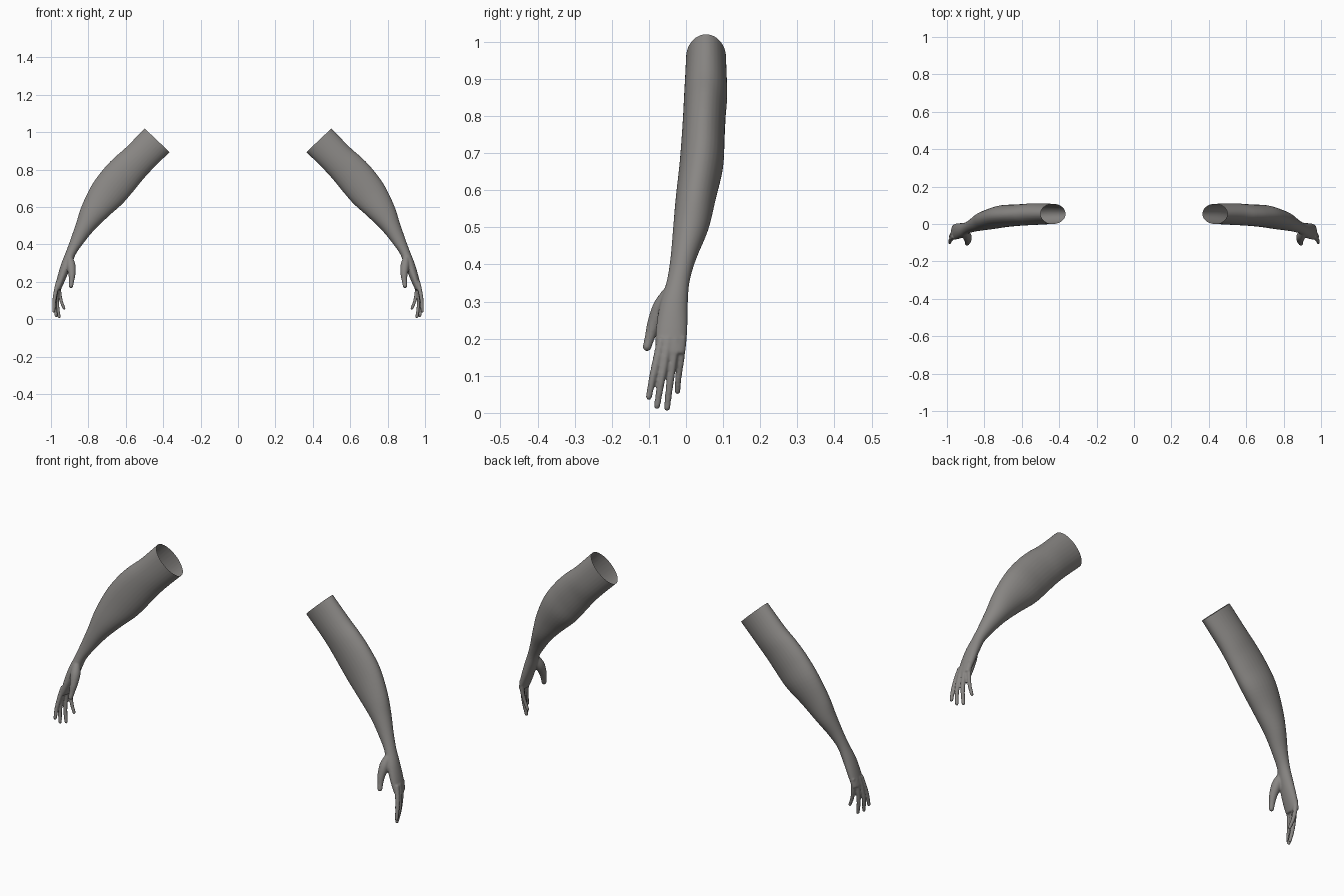
import bpy, bmesh, math
from mathutils import Vector

if "Cube" in bpy.data.objects:
    bpy.data.objects.remove(bpy.data.objects["Cube"])

skin = bpy.data.materials.new("warm_grey")
skin.diffuse_color = (0.25, 0.24, 0.23, 1)
skin.use_nodes = True
skin.node_tree.nodes["Principled BSDF"].inputs["Base Color"].default_value = skin.diffuse_color


def spline(rows, steps):
    """Catmull-Rom interpolation of equal-length rows."""
    out = []
    for i in range(len(rows) - 1):
        a, b = rows[max(i - 1, 0)], rows[i]
        c, d = rows[i + 1], rows[min(i + 2, len(rows) - 1)]
        for s in range(steps):
            t = s / steps
            out.append([0.5 * (2 * q + (r - p) * t + (2 * p - 5 * q + 4 * r - w) * t * t
                               + (3 * q - p - 3 * r + w) * t ** 3)
                        for p, q, r, w in zip(a, b, c, d)])
    return out + [list(rows[-1])]


def skin_rings(bm, rings):
    """Bridge rings of points into a closed tube."""
    vs = [[bm.verts.new(p) for p in ring] for ring in rings]
    n = len(vs[0])
    for a, b in zip(vs, vs[1:]):
        for k in range(n):
            bm.faces.new((a[k], a[(k + 1) % n], b[(k + 1) % n], b[k]))
    bm.faces.new(vs[0][::-1])
    bm.faces.new(vs[-1])


def digit(bm, path, sides=14):
    """Rounded finger through rows of x, y, z, radius."""
    rows = spline(path, 5)
    end = rows[-1]
    along = (Vector(end[:3]) - Vector(rows[-3][:3])).normalized()
    for a in (25, 50, 70, 84):      # round tip
        r = math.radians(a)
        p = Vector(end[:3]) + along * end[3] * math.sin(r)
        rows.append([*p, end[3] * math.cos(r)])
    rings = []
    for i, row in enumerate(rows):
        d = (Vector(rows[min(i + 1, len(rows) - 1)][:3]) - Vector(rows[max(i - 1, 0)][:3])).normalized()
        u = d.cross(Vector((0, 1, 0))).normalized()
        v = d.cross(u)
        rings.append([Vector(row[:3]) + row[3] * (u * math.cos(2 * math.pi * k / sides)
                      + v * math.sin(2 * math.pi * k / sides)) for k in range(sides)])
    skin_rings(bm, rings)


bm = bmesh.new()

# Arm and palm: outer x, z, inner x, z, front y, back y
limb = [
    (.440, 1.080, .306, .953, .000, .107),
    (.500, 1.020, .366, .893, .000, .108),
    (.595, .922, .463, .797, -.005, .111),
    (.660, .865, .518, .735, -.008, .107),
    (.720, .802, .567, .675, -.012, .104),
    (.783, .715, .620, .615, -.018, .100),
    (.836, .605, .695, .548, -.028, .080),
    (.865, .515, .770, .475, -.035, .060),
    (.896, .425, .825, .408, -.042, .028),
    (.920, .360, .866, .350, -.052, .010),
    (.944, .300, .890, .290, -.070, .005),
    (.962, .240, .915, .230, -.080, .004),
    (.974, .190, .936, .182, -.083, .001),
    (.979, .162, .948, .156, -.080, -.003),
]
rings = []
for ox, oz, ix, iz, f, b in spline(limb, 5):
    c = Vector(((ox + ix) / 2, (f + b) / 2, (oz + iz) / 2))
    u = Vector(((ox - ix) / 2, 0, (oz - iz) / 2))
    v = Vector((0, (b - f) / 2, 0))
    rings.append([c + u * math.cos(2 * math.pi * k / 32) + v * math.sin(2 * math.pi * k / 32)
                  for k in range(32)])
skin_rings(bm, rings)

# Index, middle, ring and little fingers, then thumb
digit(bm, [(.962, -.066, .200, .012), (.974, -.077, .150, .0115), (.983, -.090, .095, .010), (.985, -.100, .043, .0085)])
digit(bm, [(.962, -.048, .200, .012), (.973, -.056, .150, .0115), (.979, -.068, .080, .010), (.972, -.078, .018, .0085)])
digit(bm, [(.960, -.028, .200, .012), (.967, -.034, .150, .0115), (.966, -.044, .075, .010), (.956, -.051, .013, .0085)])
digit(bm, [(.955, -.011, .205, .012), (.955, -.014, .150, .0105), (.946, -.020, .100, .009), (.930, -.023, .058, .008)])
digit(bm, [(.900, -.045, .325, .018), (.892, -.066, .285, .024), (.888, -.086, .240, .019),
           (.890, -.097, .205, .014), (.893, -.105, .178, .012)])

bmesh.ops.recalc_face_normals(bm, faces=bm.faces)
mesh = bpy.data.meshes.new("arm")
bm.to_mesh(mesh)
bm.free()
arm = bpy.data.objects.new("arms", mesh)
bpy.context.collection.objects.link(arm)

# Fuse the parts into one smooth surface
fuse = arm.modifiers.new("fuse", "REMESH")
fuse.mode = "VOXEL"
fuse.voxel_size = 0.004
soft = arm.modifiers.new("soften", "SMOOTH")
soft.factor = 0.5
soft.iterations = 5
fused = bpy.data.meshes.new_from_object(arm.evaluated_get(bpy.context.evaluated_depsgraph_get()))
arm.modifiers.clear()

# Cut the shoulder end open
bm = bmesh.new()
bm.from_mesh(fused)
axis = Vector((-.127, 0, .134)).normalized()
bmesh.ops.bisect_plane(bm, geom=bm.verts[:] + bm.edges[:] + bm.faces[:],
                       plane_co=(.433, 0, .957), plane_no=axis, clear_outer=True)
for face in bm.faces:
    face.smooth = True
    face.material_index = 0
bm.to_mesh(fused)
bm.free()
fused.materials.clear()
fused.materials.append(skin)
arm.data = fused

# Opposite arm
mirror = arm.modifiers.new("opposite_arm", "MIRROR")
mirror.use_axis[0] = True
